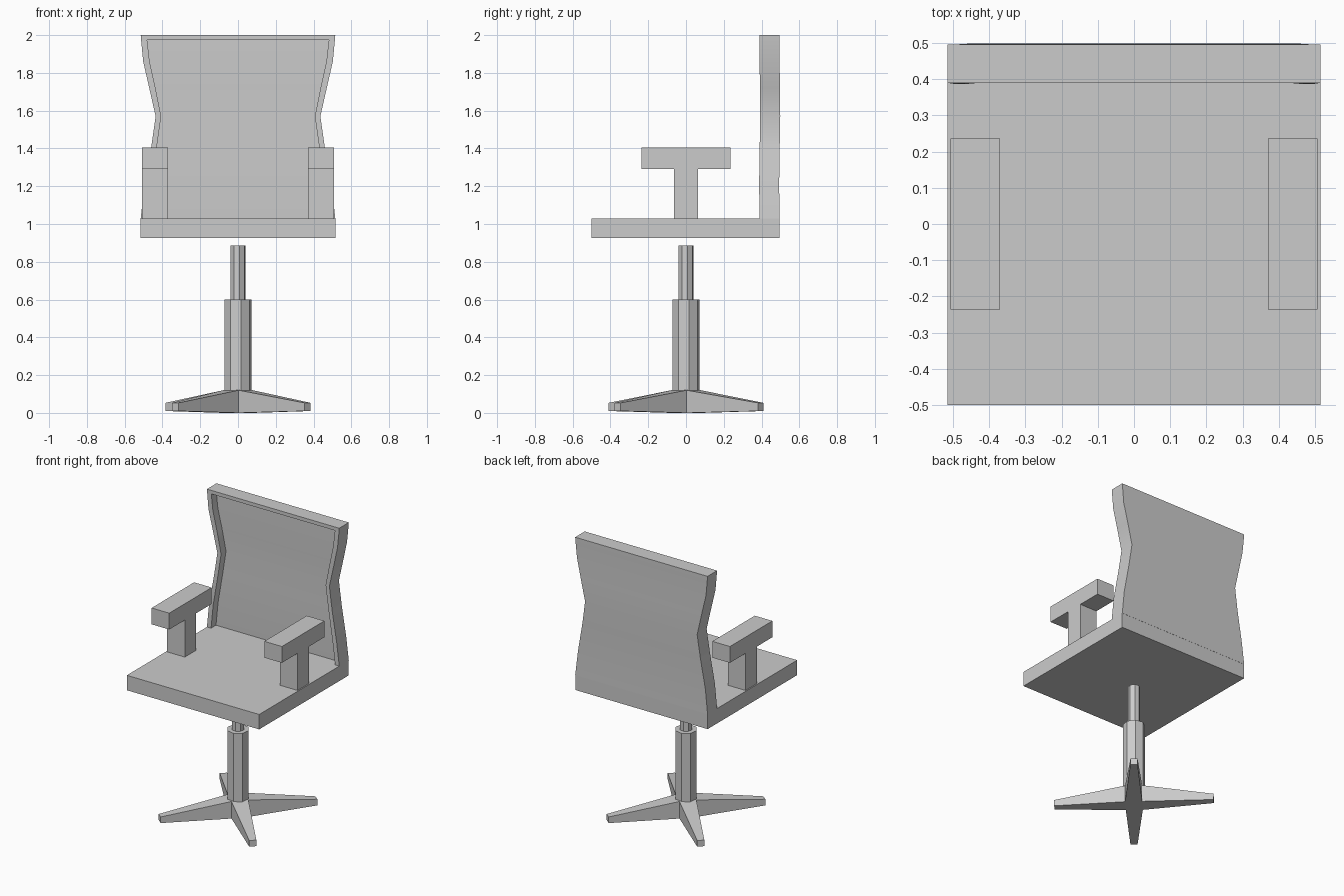
import bpy, bmesh
from math import sin, cos, radians

if "Cube" in bpy.data.objects:
    bpy.data.objects.remove(bpy.data.objects["Cube"])


def finish(bm, name):
    bmesh.ops.recalc_face_normals(bm, faces=bm.faces)
    me = bpy.data.meshes.new(name)
    bm.to_mesh(me)
    bm.free()
    ob = bpy.data.objects.new(name, me)
    bpy.context.collection.objects.link(ob)
    return ob


def loft(name, sections):
    """Skin equal-length closed point loops and cap both ends."""
    bm = bmesh.new()
    rings = [[bm.verts.new(p) for p in s] for s in sections]
    for a, b in zip(rings, rings[1:]):
        n = len(a)
        for i in range(n):
            j = (i + 1) % n
            bm.faces.new((a[i], a[j], b[j], b[i]))
    bm.faces.new(rings[0])
    bm.faces.new(rings[-1])
    return finish(bm, name)


def box(name, x0, x1, y0, y1, z0, z1):
    base = [(x0, y0), (x1, y0), (x1, y1), (x0, y1)]
    return loft(name, [[(x, y, z) for x, y in base] for z in (z0, z1)])


def prism(name, r, z0, z1, sides=8, turn=12.5):
    ring = [radians(turn + 360 * i / sides) for i in range(sides)]
    return loft(name, [[(r * cos(a), r * sin(a), z) for a in ring] for z in (z0, z1)])


# Seat
box("seat", -0.515, 0.515, -0.5, 0.495, 0.925, 1.03)

# Backrest: waisted U-shaped frame with a recessed front panel
# rows: height, outer half width, inner half width, y shift
rows = [(1.03, 0.515, 0.483, 0), (1.2, 0.496, 0.464, -0.003), (1.41, 0.459, 0.43, 0),
        (1.57, 0.436, 0.407, 0.003), (1.72, 0.47, 0.437, 0.002),
        (1.86, 0.502, 0.468, -0.001), (1.975, 0.513, 0.481, 0)]
front, panel, rear = 0.39, 0.445, 0.496
sections = []
for z, o, i, d in rows:
    outline = [(-o, front), (-i, front), (-i, panel), (i, panel),
               (i, front), (o, front), (o, rear), (-o, rear)]
    sections.append([(x, y + d, z) for x, y in outline])
back = loft("backrest", sections)
loft("backrest_top_rail",
     [[(-o, front, z), (o, front, z), (o, rear, z), (-o, rear, z)]
      for z, o in ((1.975, 0.513), (2.0, 0.515))])
bpy.context.view_layer.objects.active = back
back.select_set(True)
bpy.ops.object.shade_smooth_by_angle(angle=radians(30))

# Armrests: T-shaped profile extruded across the width
tee = [(-0.063, 1.03), (0.063, 1.03), (0.063, 1.29), (0.236, 1.29), (0.236, 1.405),
       (-0.236, 1.405), (-0.236, 1.29), (-0.063, 1.29)]
for side, s in (("left", -1), ("right", 1)):
    loft(side + "_armrest", [[(s * x, y, z) for y, z in tee] for x in (0.37, 0.507)])

# Gas lift column
prism("column_lower", 0.073, 0.11, 0.6)
prism("column_upper", 0.04, 0.6, 0.885)

# Four-legged star base, tapering towards the tips
angles = [50, 135.5, 230, 315.5]
tip_r, tip_w, valley_r = 0.517, 0.023, 0.078
outline = []
for k, deg in enumerate(angles):
    a = radians(deg)
    for w in (-tip_w, tip_w):
        outline.append((tip_r * cos(a) - w * sin(a), tip_r * sin(a) + w * cos(a), True))
    nxt = angles[(k + 1) % 4] + (360 if k == 3 else 0)
    v = radians((deg + nxt) / 2)
    outline.append((valley_r * cos(v), valley_r * sin(v), False))
bm = bmesh.new()
low = [bm.verts.new((x, y, 0.01 if tip else 0)) for x, y, tip in outline]
top = [bm.verts.new((x, y, 0.053 if tip else 0.12)) for x, y, tip in outline]
n = len(outline)
for i in range(n):
    j = (i + 1) % n
    bm.faces.new((low[i], low[j], top[j], top[i]))
for ring in (low, top):
    bm.faces.new([ring[i] for i in range(2, n, 3)])
    for k in range(4):
        bm.faces.new((ring[3 * k - 1], ring[3 * k], ring[3 * k + 1], ring[3 * k + 2]))
finish(bm, "star_base")
